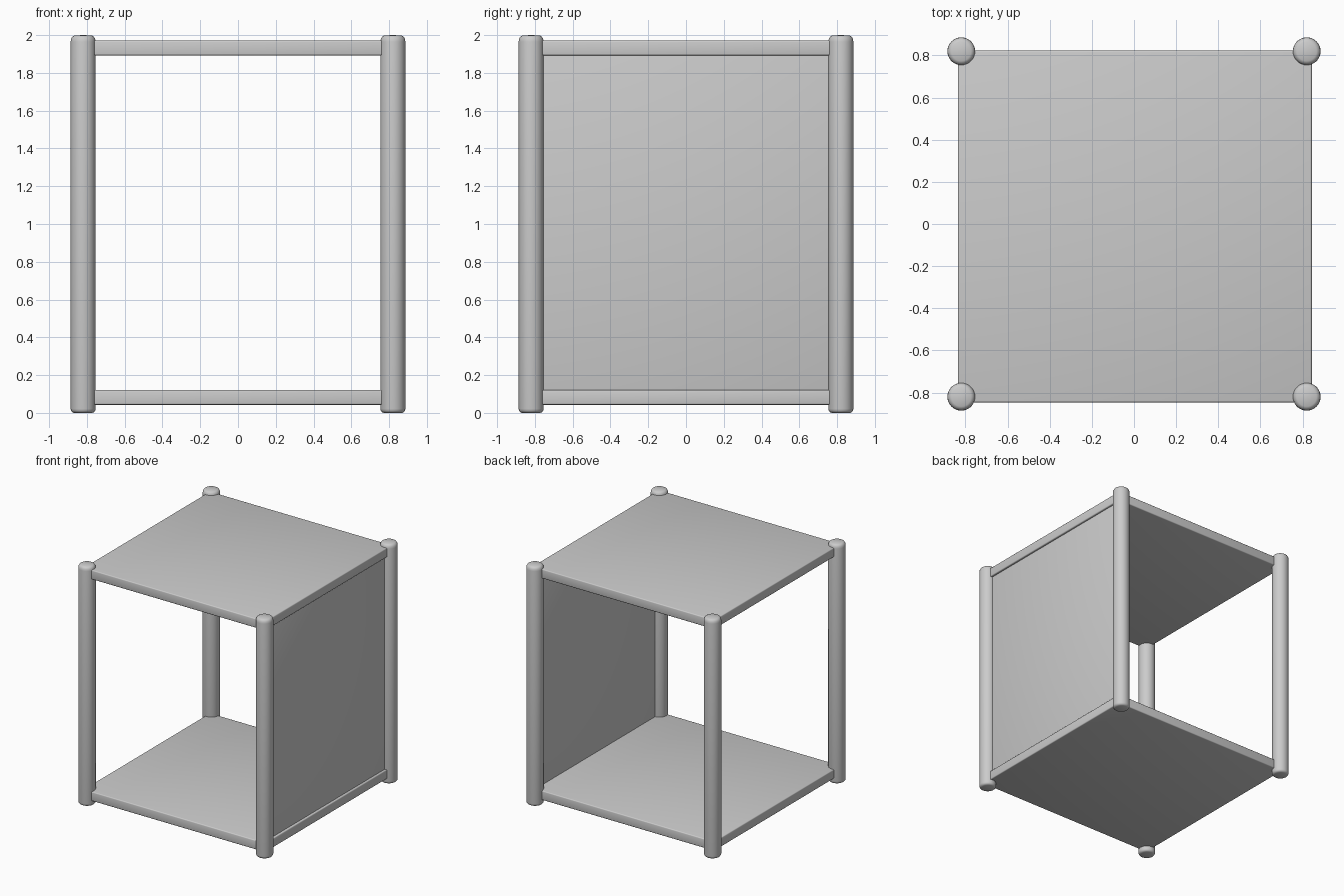
import bpy, bmesh, math

if "Cube" in bpy.data.objects:
    bpy.data.objects.remove(bpy.data.objects["Cube"])


def finish(obj):
    bpy.ops.object.select_all(action='DESELECT')
    obj.select_set(True)
    bpy.context.view_layer.objects.active = obj
    bpy.ops.object.shade_smooth_by_angle(angle=math.radians(40))


def mesh_object(name, bm):
    mesh = bpy.data.meshes.new(name)
    bm.to_mesh(mesh)
    bm.free()
    obj = bpy.data.objects.new(name, mesh)
    bpy.context.collection.objects.link(obj)
    return obj


def board(name, lo, hi, bevel):
    """Box between two corners with softened edges."""
    bm = bmesh.new()
    bmesh.ops.create_cube(bm, size=1)
    for v in bm.verts:
        v.co = [(a + b) / 2 + c * (b - a) for a, b, c in zip(lo, hi, v.co)]
    bmesh.ops.bevel(bm, geom=bm.edges[:], offset=bevel, segments=3,
                    profile=0.5, affect='EDGES')
    finish(mesh_object(name, bm))


def post(name, x, y, profile):
    """Turned post from a radius / height profile."""
    bm = bmesh.new()
    verts = [bm.verts.new((r, 0, z)) for r, z in profile]
    edges = [bm.edges.new(p) for p in zip(verts, verts[1:])]
    bmesh.ops.spin(bm, geom=verts + edges, cent=(0, 0, 0), axis=(0, 0, 1),
                   angle=math.tau, steps=32)
    bmesh.ops.remove_doubles(bm, verts=bm.verts[:], dist=1e-5)
    bmesh.ops.recalc_face_normals(bm, faces=bm.faces[:])
    obj = mesh_object(name, bm)
    obj.location = (x, y, 0)
    finish(obj)


# Corner posts with rounded tops and feet
profile = [(0, 0), (0.048, 0), (0.058, 0.004), (0.064, 0.012), (0.066, 0.022),
           (0.066, 1.965), (0.064, 1.98), (0.057, 1.992), (0.046, 1.998), (0, 2)]
for side, x in (("left", -0.82), ("right", 0.82)):
    for end, y in (("front", -0.82), ("back", 0.82)):
        post(f"{end}_{side}_post", x, y, profile)

# Top and bottom shelves
for name, z in (("bottom_shelf", 0.043), ("top_shelf", 1.893)):
    board(name, (-0.836, -0.847, z), (0.844, 0.823, z + 0.078), 0.008)

# Thin side panel on the right, almost flush with the shelf edges
board("side_panel", (0.814, -0.81, 0.10), (0.826, 0.81, 1.91), 0.001)
